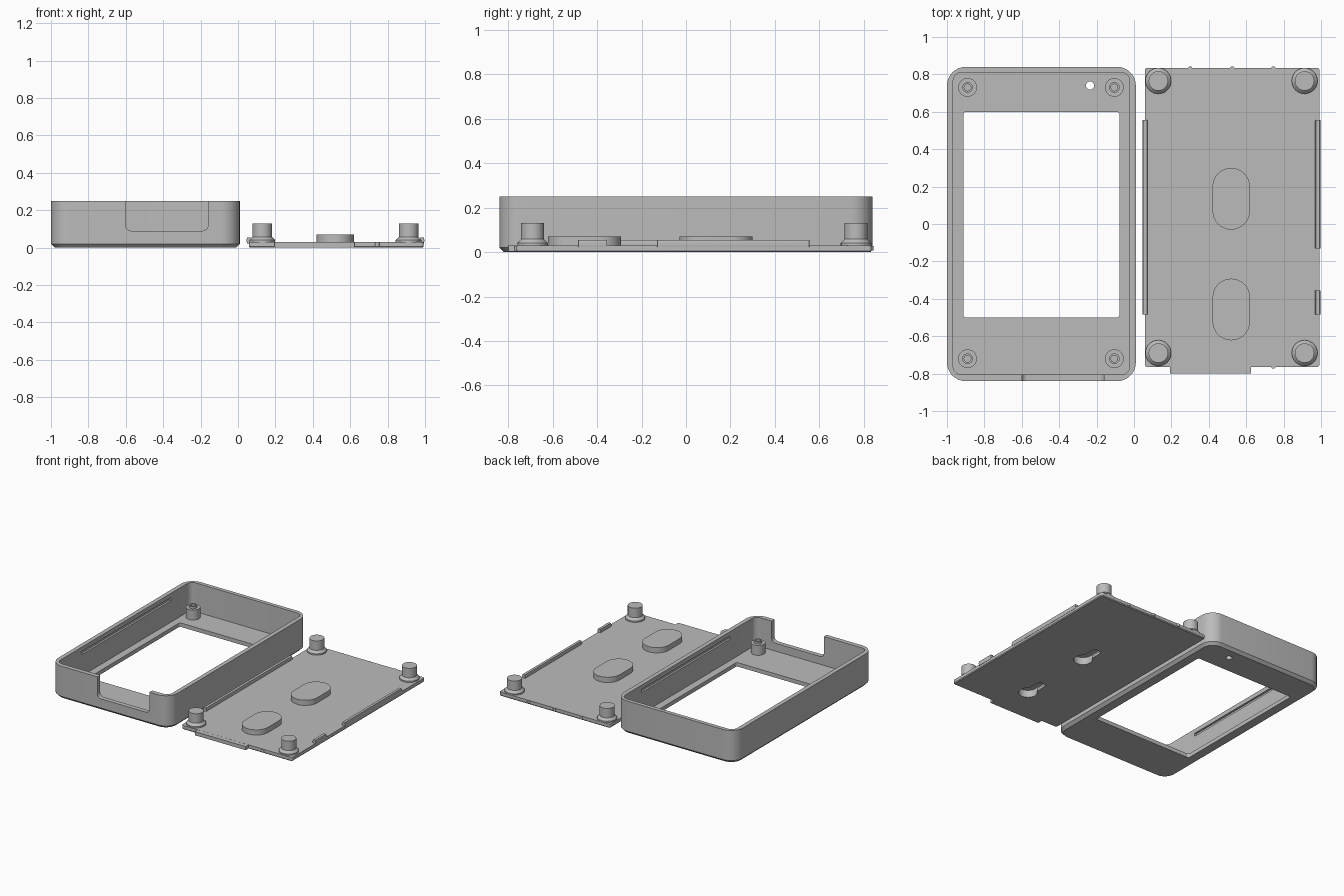
import bpy, bmesh, math

default = bpy.data.objects.get("Cube")
if default:
    bpy.data.objects.remove(default, do_unlink=True)

grey = bpy.data.materials.new("plain grey")
grey.use_nodes = True
grey.diffuse_color = (0.5, 0.5, 0.5, 1)
grey.node_tree.nodes["Principled BSDF"].inputs["Base Color"].default_value = (0.5, 0.5, 0.5, 1)


def rounded(x0, x1, y0, y1, r, steps=8):
    """Outline of a rounded rectangle."""
    corners = [(x1 - r, y1 - r), (x0 + r, y1 - r), (x0 + r, y0 + r), (x1 - r, y0 + r)]
    pts = []
    for quarter, (cx, cy) in enumerate(corners):
        for i in range(steps + 1):
            a = (quarter + i / steps) * math.pi / 2
            pts.append((cx + r * math.cos(a), cy + r * math.sin(a)))
    return pts


def circle(x, y, r):
    return rounded(x - r, x + r, y - r, y + r, r)


def loft(name, sections, upright=False):
    """Solid through (outline, height) sections; upright ones run along y."""
    bm = bmesh.new()
    rings = []
    for pts, h in sections:
        rings.append([bm.verts.new((u, h, v) if upright else (u, v, h)) for u, v in pts])
    n = len(rings[0])
    for low, high in zip(rings, rings[1:]):
        for i in range(n):
            j = (i + 1) % n
            bm.faces.new((low[i], low[j], high[j], high[i]))
    bm.faces.new(rings[0])
    bm.faces.new(rings[-1])
    bmesh.ops.remove_doubles(bm, verts=bm.verts, dist=1e-5)
    bmesh.ops.recalc_face_normals(bm, faces=bm.faces)
    mesh = bpy.data.meshes.new(name)
    bm.to_mesh(mesh)
    bm.free()
    mesh.materials.append(grey)
    obj = bpy.data.objects.new(name, mesh)
    bpy.context.collection.objects.link(obj)
    return obj


def prism(name, pts, h0, h1, upright=False):
    return loft(name, [(pts, h0), (pts, h1)], upright)


def combine(target, tool, operation="DIFFERENCE"):
    mod = target.modifiers.new("combine", "BOOLEAN")
    mod.operation = operation
    mod.solver = "EXACT"
    mod.object = tool
    bpy.context.view_layer.objects.active = target
    bpy.ops.object.modifier_apply(modifier=mod.name)
    bpy.data.objects.remove(tool, do_unlink=True)


# Case shell: chamfered tray with rounded corners
FLOOR, RIM = 0.03, 0.25
case = loft("case_shell", [
    (rounded(-0.98, -0.01, -0.82, 0.82, 0.08), 0),
    (rounded(-1, 0.01, -0.84, 0.84, 0.1), 0.02),
    (rounded(-1, 0.01, -0.84, 0.84, 0.1), RIM)])
combine(case, prism("cavity", rounded(-0.967, -0.023, -0.805, 0.81, 0.045), FLOOR, 0.3))
combine(case, prism("window", rounded(-0.912, -0.078, -0.5, 0.6, 0.015), -0.1, 0.1))
combine(case, prism("light_hole", circle(-0.235, 0.74, 0.022), -0.1, 0.1))
combine(case, prism("front_notch", rounded(-0.6, -0.16, 0.09, 0.4, 0.03), -0.9, -0.78, True))

# Long snap grooves inside both side walls
for x in (-0.967, -0.023):
    combine(case, prism("groove", rounded(x - 0.015, x + 0.015, -0.5, 0.57, 0.005), 0.193, 0.217))

# Case posts with hollow locating pins
for x in (-0.89, -0.105):
    for y in (-0.72, 0.73):
        post = loft("case_post", [
            (circle(x, y, 0.05), 0.02), (circle(x, y, 0.05), 0.105),
            (circle(x, y, 0.028), 0.105), (circle(x, y, 0.028), 0.122)])
        combine(post, prism("pin_hole", circle(x, y, 0.018), 0.05, 0.2))

# Back plate with front tab
PLATE = 0.03
plate = loft("back_plate", [
    (rounded(0.063, 0.987, -0.76, 0.83, 0.01), 0),
    (rounded(0.058, 0.992, -0.765, 0.835, 0.015), 0.006),
    (rounded(0.058, 0.992, -0.765, 0.835, 0.015), PLATE)])
combine(plate, prism("front_tab", rounded(0.193, 0.625, -0.8, -0.7, 0.004), 0.002, PLATE - 0.0005), "UNION")

# Raised hanging pockets with keyholes on the underside
for y in (-0.522, 0.07):
    end = y + 0.13
    combine(plate, prism("pocket", rounded(0.42, 0.62, y - 0.1, end + 0.1, 0.1), 0.015, 0.07), "UNION")
    combine(plate, prism("undercut", rounded(0.455, 0.585, y - 0.065, end + 0.065, 0.065), 0.02, 0.055))
    combine(plate, prism("keyhole_entry", circle(0.52, y, 0.065), -0.1, 0.04))
    combine(plate, prism("keyhole_slot", rounded(0.485, 0.555, y, end + 0.035, 0.035), -0.1, 0.04))

# Corner bosses with flared bases
for x in (0.13, 0.912):
    for y in (-0.69, 0.765):
        loft("plate_boss", [
            (circle(x, y, 0.069), 0.02), (circle(x, y, 0.069), 0.04),
            (circle(x, y, 0.052), 0.058), (circle(x, y, 0.052), 0.13)])

# Snap ridges along the plate sides
for x, y0, y1 in ((0.058, -0.485, 0.555), (0.982, -0.13, 0.555), (0.982, -0.485, -0.355)):
    loft("snap_ridge", [
        (rounded(x - 0.01, x + 0.012, y0, y1, 0.002), 0.022),
        (rounded(x - 0.013, x + 0.015, y0, y1, 0.002), 0.04),
        (rounded(x - 0.009, x + 0.011, y0, y1, 0.002), 0.055)])

# Small friction bumps on the plate ends
for x, y in ((0.3, 0.831), (0.525, 0.831), (0.745, 0.831), (0.3, -0.761), (0.745, -0.761)):
    prism("friction_bump", circle(x, y, 0.012), 0.008, PLATE - 0.002)

# Smooth round surfaces and keep edges crisp
for obj in bpy.context.scene.objects:
    obj.select_set(obj.type == "MESH" and grey.name in obj.data.materials)
bpy.context.view_layer.objects.active = case
bpy.ops.object.shade_smooth_by_angle(angle=math.radians(25))
